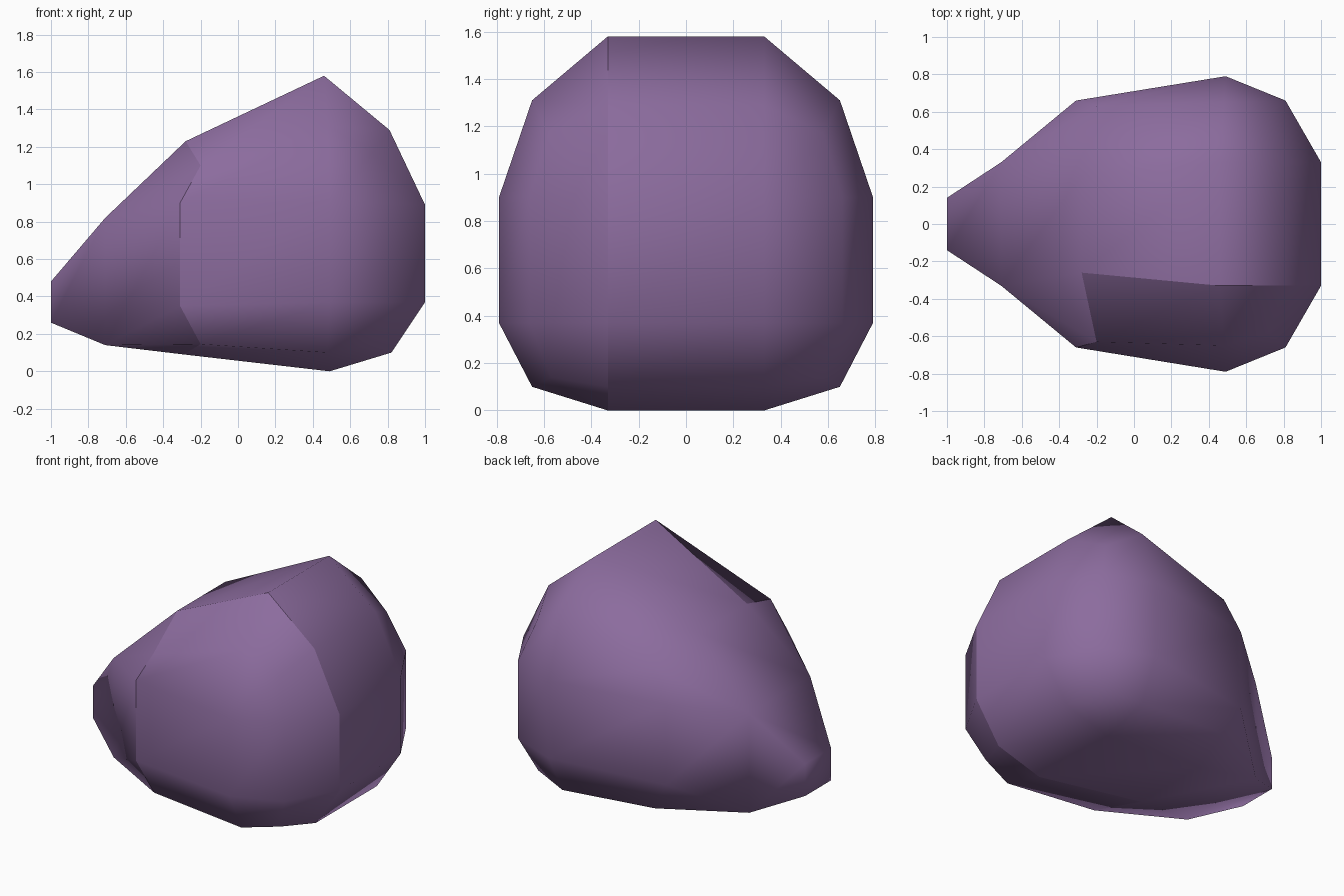
import bpy, bmesh

if "Cube" in bpy.data.objects:
    bpy.data.objects.remove(bpy.data.objects["Cube"])

bm = bmesh.new()


def ring(half):
    """Closed 12-point section from its six right-hand points, top to bottom."""
    pts = half + [(x, -y, z) for x, y, z in reversed(half)]
    return [bm.verts.new(p) for p in pts]


def quad(x, y, z0, z1):
    """Rectangular section of the snout or the blunt end."""
    return [bm.verts.new(p) for p in ((x, y, z1), (x, y, z0), (x, -y, z0), (x, -y, z1))]


def cap(rect, r):
    """Join a rectangle to a 12-point ring: four sides and four corners."""
    a, b, c, d = rect
    for f in ((a, r[0], r[1], r[2]), (a, r[2], r[3], b), (b, r[3], r[4], r[5]),
              (b, r[5], r[6], c), (c, r[6], r[7], r[8]), (c, r[8], r[9], d),
              (d, r[9], r[10], r[11]), (d, r[11], r[0], a)):
        bm.faces.new(f)


def bridge(r, s):
    n = len(r)
    for i in range(n):
        bm.faces.new((r[i], r[(i + 1) % n], s[(i + 1) % n], s[i]))


# Sections from the narrow tip to the blunt end
tip = quad(-1.0, 0.14, 0.26, 0.48)
neck = quad(-0.71, 0.33, 0.14, 0.82)
shoulder = ring([(-0.28, 0.26, 1.23), (-0.20, 0.63, 1.10), (-0.31, 0.66, 0.90),
                 (-0.31, 0.66, 0.35), (-0.20, 0.62, 0.145), (-0.29, 0.28, 0.09)])
widest = ring([(0.46, 0.33, 1.58), (0.48, 0.65, 1.31), (0.49, 0.79, 0.90),
               (0.49, 0.79, 0.37), (0.48, 0.65, 0.10), (0.49, 0.33, 0.0)])
bevel = ring([(0.81, 0.33, 1.29), (0.72, 0.58, 1.17), (0.81, 0.66, 0.90),
              (0.81, 0.66, 0.37), (0.72, 0.57, 0.14), (0.82, 0.33, 0.10)])
end = quad(1.0, 0.33, 0.37, 0.89)

bm.faces.new(tip)
bridge(tip, neck)
cap(neck, shoulder)
bridge(shoulder, widest)
bridge(widest, bevel)
cap(end, bevel)
bm.faces.new(end)
bmesh.ops.recalc_face_normals(bm, faces=bm.faces[:])

# Smooth body with one crease outlining the front side
for f in bm.faces:
    f.smooth = True
outline = [shoulder[11], widest[11], bevel[11], end[3], end[2], bevel[6],
           widest[6], shoulder[6], shoulder[7], shoulder[8], shoulder[9], shoulder[10]]
for i, v in enumerate(outline):
    e = bm.edges.get((v, outline[(i + 1) % len(outline)]))
    if e:
        e.smooth = False

me = bpy.data.meshes.new("body")
bm.to_mesh(me)
bm.free()
mat = bpy.data.materials.new("dusty purple")
mat.diffuse_color = (0.262, 0.15, 0.342, 1)
mat.use_nodes = True
mat.node_tree.nodes["Principled BSDF"].inputs["Base Color"].default_value = mat.diffuse_color
me.materials.append(mat)
ob = bpy.data.objects.new("body", me)
bpy.context.collection.objects.link(ob)
